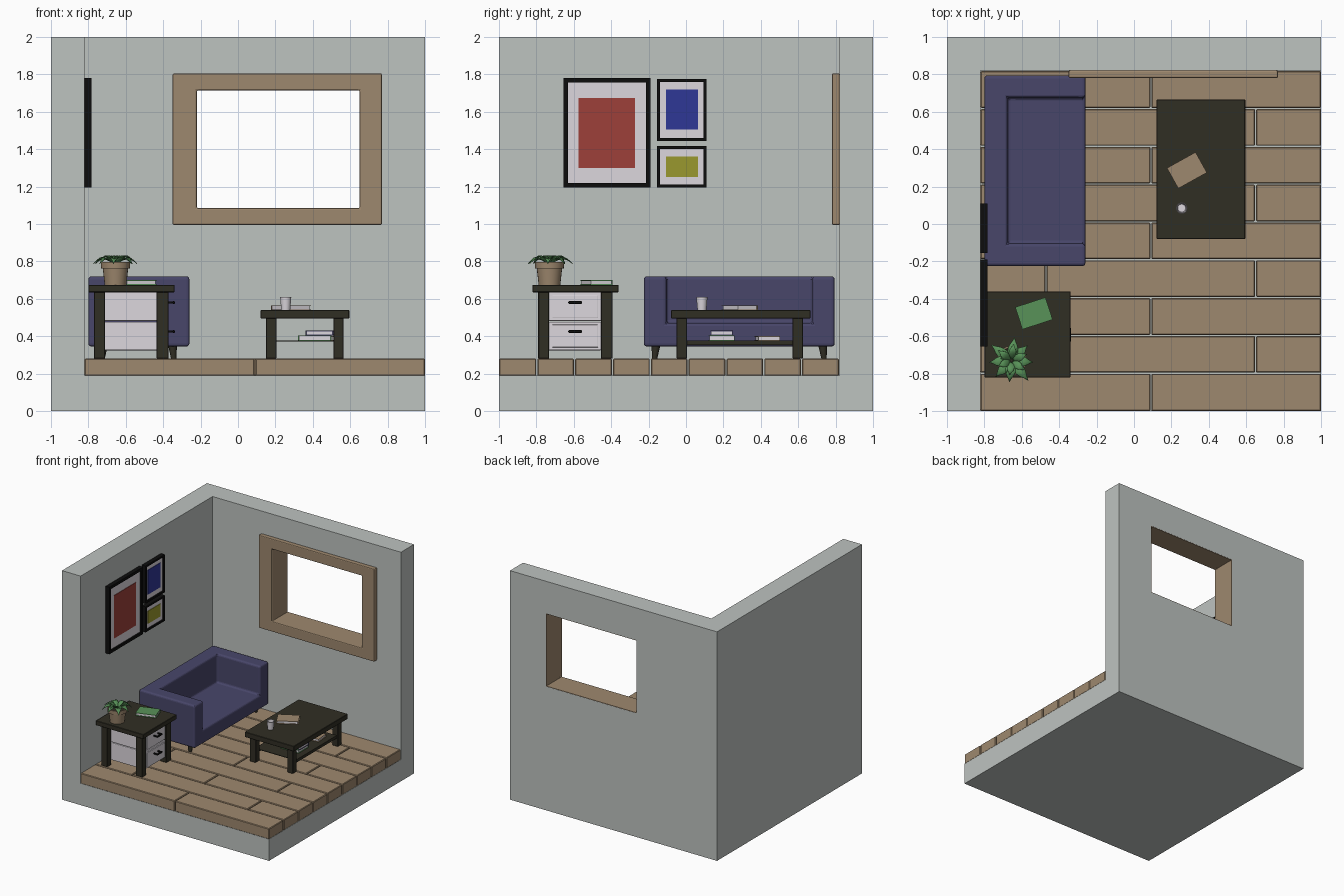
import bpy, bmesh, math, random
from mathutils import Vector, Matrix

if "Cube" in bpy.data.objects:
    bpy.data.objects.remove(bpy.data.objects["Cube"])

random.seed(4)


def material(name, r, g, b):
    lin = [((c / 255 + 0.055) / 1.055) ** 2.4 for c in (r, g, b)]
    m = bpy.data.materials.new(name)
    m.diffuse_color = (*lin, 1)
    m.use_nodes = True
    m.node_tree.nodes["Principled BSDF"].inputs["Base Color"].default_value = m.diffuse_color
    return m


WALL = material("wall grey", 190, 195, 192)
WOOD = material("light wood", 158, 136, 110)
SOFA = material("sofa indigo", 72, 70, 106)
DARK = material("dark wood", 48, 46, 36)
WHITE = material("off white", 220, 215, 221)
BLACK = material("black", 13, 13, 13)
RED = material("print red", 157, 64, 58)
BLUE = material("print blue", 47, 55, 150)
YELLOW = material("print yellow", 154, 152, 46)
GREEN = material("leaf green", 88, 146, 88)


def finish(name, bm, mat, bevel=0, seg=2, smooth=False):
    bmesh.ops.recalc_face_normals(bm, faces=bm.faces)
    me = bpy.data.meshes.new(name)
    bm.to_mesh(me)
    bm.free()
    me.materials.append(mat)
    ob = bpy.data.objects.new(name, me)
    bpy.context.collection.objects.link(ob)
    if bevel:
        mod = ob.modifiers.new("bevel", 'BEVEL')
        mod.width, mod.segments, mod.limit_method = bevel, seg, 'ANGLE'
    if smooth:
        select(ob)
        bpy.ops.object.shade_smooth_by_angle(angle=math.radians(40))
    return ob


def select(ob):
    bpy.ops.object.select_all(action='DESELECT')
    ob.select_set(True)
    bpy.context.view_layer.objects.active = ob


def box(name, x, y, z, mat, bevel=0, seg=2, rot=0):
    bm = bmesh.new()
    bmesh.ops.create_cube(bm, size=1)
    bmesh.ops.scale(bm, verts=bm.verts, vec=(x[1] - x[0], y[1] - y[0], z[1] - z[0]))
    ob = finish(name, bm, mat, bevel, seg)
    ob.location = [(a + b) / 2 for a, b in (x, y, z)]
    ob.rotation_euler.z = rot
    return ob


def carve(ob, x, y, z):
    cutter = box("cutter", x, y, z, WALL)
    cutter.hide_render = True
    mod = ob.modifiers.new("carve", 'BOOLEAN')
    mod.operation, mod.solver, mod.object = 'DIFFERENCE', 'EXACT', cutter
    select(ob)
    bpy.ops.object.modifier_apply(modifier=mod.name)
    bpy.data.objects.remove(cutter)


def ring(name, u, v, iu, iv, d, axis, mat, bevel=0):
    """Rectangular frame: outer u,v, inner iu,iv, depth d along axis."""
    bm = bmesh.new()
    put = (lambda a, b, c: (c, a, b)) if axis == 'x' else (lambda a, b, c: (a, c, b))
    loops = []
    for (a, b), c in (((u, v), d[0]), ((iu, iv), d[0]), ((iu, iv), d[1]), ((u, v), d[1])):
        loops.append([bm.verts.new(put(a[i], b[j], c)) for i, j in ((0, 0), (1, 0), (1, 1), (0, 1))])
    for k in range(4):
        p, q = loops[k], loops[(k + 1) % 4]
        for i in range(4):
            j = (i + 1) % 4
            bm.faces.new((p[i], p[j], q[j], q[i]))
    return finish(name, bm, mat, bevel)


def lathe(name, profile, loc, mat, n=24):
    bm = bmesh.new()
    vs = [bm.verts.new((r, 0, z)) for r, z in profile]
    es = [bm.edges.new(p) for p in zip(vs, vs[1:])]
    bmesh.ops.spin(bm, geom=vs + es, cent=(0, 0, 0), axis=(0, 0, 1), angle=2 * math.pi, steps=n)
    bmesh.ops.remove_doubles(bm, verts=bm.verts, dist=1e-5)
    ob = finish(name, bm, mat, smooth=True)
    ob.location = loc
    return ob


def book(name, cx, cy, z, l, w, h, rot, mat):
    """Pages between two covers, spine on one long side."""
    t = 0.004
    M = Matrix.Rotation(rot, 3, 'Z')

    def part(label, x, y, zz, m):
        c = M @ Vector((sum(x) / 2, sum(y) / 2, 0))
        hx, hy = (x[1] - x[0]) / 2, (y[1] - y[0]) / 2
        box(name + label, (cx + c.x - hx, cx + c.x + hx), (cy + c.y - hy, cy + c.y + hy), zz, m, rot=rot)
    part("_lower_cover", (-l / 2, l / 2), (-w / 2, w / 2), (z, z + t), mat)
    part("_upper_cover", (-l / 2, l / 2), (-w / 2, w / 2), (z + h - t, z + h), mat)
    part("_spine", (-l / 2, l / 2), (w / 2 - t, w / 2), (z + t, z + h - t), mat)
    part("_pages", (-l / 2 + .005, l / 2 - .005), (-w / 2 + .005, w / 2 - t), (z + t, z + h - t), WHITE)


# room shell with window opening
WX, WZ = (-.22, .65), (1.085, 1.715)
LX, LZ = (WX[0] - .004, WX[1] + .004), (WZ[0] - .004, WZ[1] + .004)
shell = box("room_shell", (-1, 1), (-1, 1), (0, 2), WALL)
carve(shell, (-.82, 1.5), (-1.5, .82), (.19, 2.5))
carve(shell, LX, (.7, 1.3), LZ)

# window frame and lining
ring("window_frame", (-.35, .77), (.995, 1.805), WX, WZ, (.78, .822), 'y', WOOD, .008)
ring("window_lining", LX, LZ, WX, WZ, (.80, .999), 'y', WOOD)

# floor planks
step = 1.82 / 9
for r in range(9):
    cuts = [-.82, .09, 1] if r % 2 == 0 else [-.82, -.47, .65, 1]
    y0 = -1 + r * step
    for i, (a, b) in enumerate(zip(cuts, cuts[1:])):
        g0 = .003 if i else 0
        g1 = .003 if b < 1 else 0
        box(f"plank_{r}_{i}", (a + g0, b - g1), (y0 + (.003 if r else 0), y0 + step - .003),
            (.187, .28), WOOD, .005, 1)

# sofa
sofa = box("sofa_body", (-.80, -.26), (-.225, .795), (.345, .72), SOFA)
carve(sofa, (-.675, 0), (-.105, .675), (.47, 1))
bv = sofa.modifiers.new("bevel", 'BEVEL')
bv.width, bv.segments = .016, 3
for x, sx in ((-.72, -1), (-.35, 1)):
    for y, sy in ((-.16, -1), (.73, 1)):
        bm = bmesh.new()
        bmesh.ops.create_cone(bm, cap_ends=True, segments=12, radius1=.014, radius2=.024, depth=.075)
        for v in bm.verts:
            if v.co.z < 0:
                v.co += Vector((sx * .006, sy * .008, 0))
        finish("sofa_leg", bm, DARK, smooth=True).location = (x, y, .3175)


def table(name, x, y, z, legs_x, legs_y):
    box(name + "_top", x, y, z, DARK, .003, 1)
    for lx in legs_x:
        for ly in legs_y:
            box(name + "_leg", lx, ly, (.28, z[0] + .002), DARK, .003, 1)


# coffee table with lower shelf
table("coffee_table", (.12, .595), (-.08, .665), (.495, .54),
      ((.15, .205), (.51, .565)), ((-.05, .005), (.57, .625)))
for x in ((.16, .195), (.52, .555)):
    box("shelf_rail", x, (0, .575), (.352, .377), DARK)
box("shelf_panel", (.19, .525), (.005, .57), (.372, .377), DARK)
book("shelf_book_green", .41, .19, .377, .18, .14, .028, 0, GREEN)
book("shelf_book_blue", .435, .19, .405, .15, .12, .025, 0, SOFA)
book("shelf_book_tan", .42, .435, .377, .17, .12, .024, .1, WOOD)
book("table_book", .283, .287, .54, .175, .125, .025, math.radians(29), WOOD)
lathe("cup", [(0, 0), (.024, 0), (.030, .07), (.026, .07), (.021, .008), (0, .008)],
      (.255, .085, .54), WHITE)

# side table with two drawers
table("side_table", (-.80, -.34), (-.82, -.36), (.635, .675),
      ((-.77, -.71), (-.435, -.372)), ((-.79, -.733), (-.455, -.393)))
for z0, z1, hz in ((.325, .477, .425), (.482, .636, .58)):
    box("drawer", (-.76, -.385), (-.74, -.45), (z0, z1), WHITE, .006)
    box("drawer_front", (-.39, -.379), (-.715, -.47), (z0 + .015, z1 - .015), WHITE, .004)
    box("drawer_handle", (-.352, -.337), (-.63, -.555), (hz - .007, hz + .007), BLACK, .005)
    for y in (-.62, -.565):
        box("handle_post", (-.385, -.34), (y - .005, y + .005), (hz - .005, hz + .005), BLACK)
book("side_book", -.535, -.478, .675, .17, .125, .025, math.radians(18), GREEN)

# potted plant
P = Vector((-.655, -.73, .675))
lathe("plant_pot", [(0, 0), (.058, 0), (.068, .088), (.077, .088), (.079, .122), (.069, .122), (.066, .10)], P, WOOD)
lathe("pot_soil", [(0, .108), (.068, .104)], P, DARK)


def leaf(ang, length, width, lift, droop):
    bm = bmesh.new()
    rows = []
    for i in range(7):
        t = i / 6
        w = width * (.25 + .75 * math.sin(math.pi * min(1, t * .95 + .08))) * (1 - t ** 4) / 2 + .0005
        z = .112 + lift * math.sin(math.pi * .62 * t) - droop * t * t
        rows.append([bm.verts.new((.008 + length * t, s * w, z + abs(s) * w * .35)) for s in (-1, 0, 1)])
    for a, b in zip(rows, rows[1:]):
        for k in (0, 1):
            bm.faces.new((a[k], a[k + 1], b[k + 1], b[k]))
    ob = finish("leaf", bm, GREEN, smooth=True)
    ob.modifiers.new("thickness", 'SOLIDIFY').thickness = .003
    ob.location, ob.rotation_euler.z = P, ang


for i in range(8):
    leaf(i * math.tau / 8 + random.uniform(-.15, .15), random.uniform(.105, .135), .055, .045, .04)
for i in range(6):
    leaf(i * math.tau / 6 + .4, random.uniform(.065, .085), .04, .05, .018)

# framed prints on the left wall
for name, y, z, b, iy, iz, mat in (
        ("large", (-.655, -.19), (1.195, 1.78), .024, (-.575, -.272), (1.30, 1.675), RED),
        ("upper", (-.155, .11), (1.445, 1.775), .016, (-.108, .065), (1.505, 1.718), BLUE),
        ("lower", (-.155, .11), (1.195, 1.418), .016, (-.108, .065), (1.25, 1.36), YELLOW)):
    iny, inz = (y[0] + b, y[1] - b), (z[0] + b, z[1] - b)
    ring(name + "_picture_frame", y, z, iny, inz, (-.822, -.784), 'x', BLACK)
    box(name + "_picture_mat", (-.822, -.797), iny, inz, WHITE)
    box(name + "_print", (-.80, -.793), iy, iz, mat)
